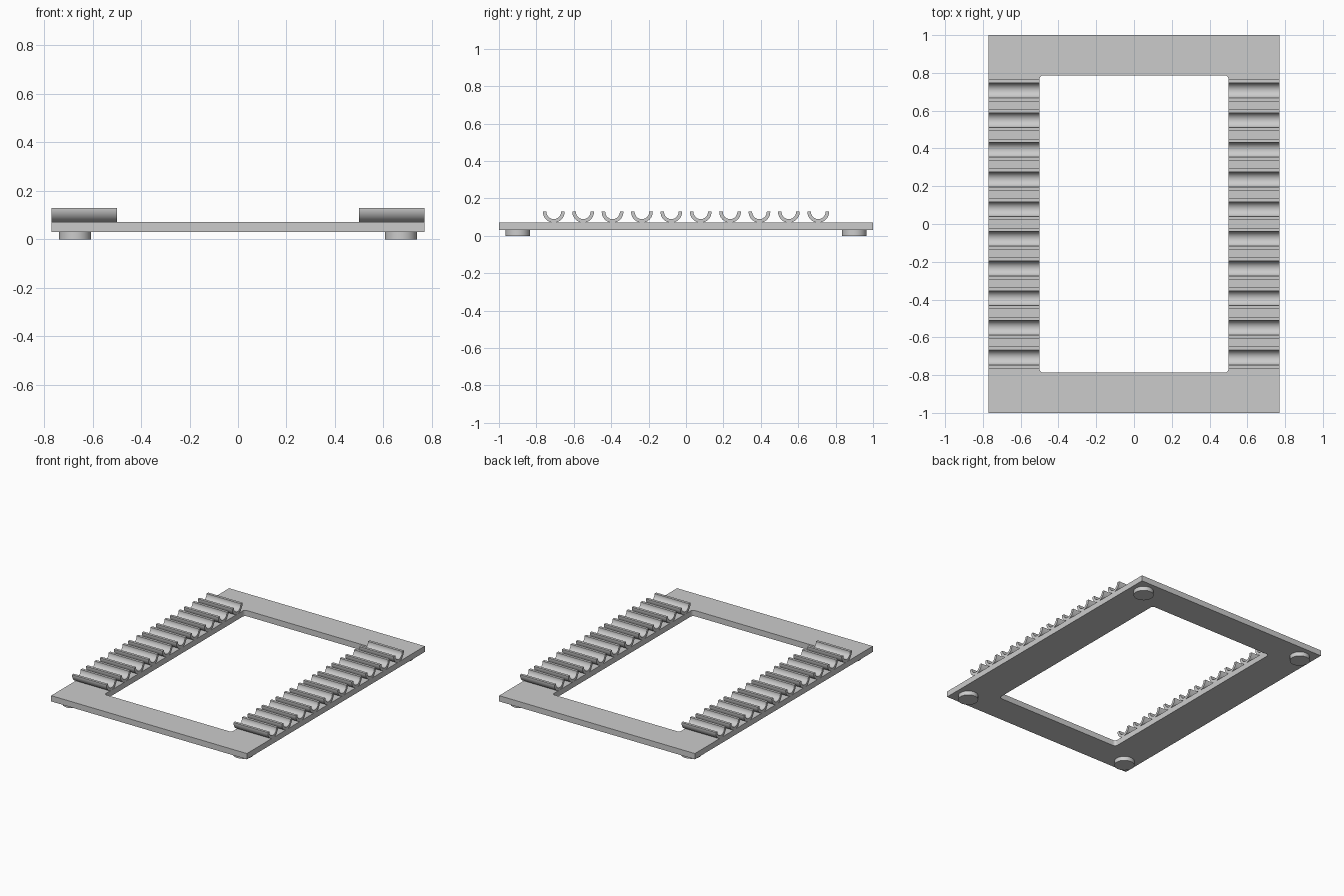
import bpy, bmesh, math

if "Cube" in bpy.data.objects:
    bpy.data.objects.remove(bpy.data.objects["Cube"])

grey = bpy.data.materials.new("light_grey")
grey.diffuse_color = (0.6, 0.6, 0.6, 1)
grey.use_nodes = True
grey.node_tree.nodes["Principled BSDF"].inputs["Base Color"].default_value = grey.diffuse_color


def finish(bm, name, smooth=True):
    bmesh.ops.recalc_face_normals(bm, faces=bm.faces)
    mesh = bpy.data.meshes.new(name)
    bm.to_mesh(mesh)
    bm.free()
    mesh.materials.append(grey)
    obj = bpy.data.objects.new(name, mesh)
    bpy.context.collection.objects.link(obj)
    if smooth:
        bpy.ops.object.select_all(action='DESELECT')
        obj.select_set(True)
        bpy.context.view_layer.objects.active = obj
        bpy.ops.object.shade_smooth_by_angle(angle=math.radians(30))
    return obj


def extrude(bm, faces, vec):
    geom = bmesh.ops.extrude_face_region(bm, geom=faces)["geom"]
    bmesh.ops.translate(bm, vec=vec, verts=[v for v in geom if isinstance(v, bmesh.types.BMVert)])


def arc(cx, cy, r, a0, a1, n):
    return [(cx + r * math.cos(math.radians(a0 + (a1 - a0) * i / n)),
             cy + r * math.sin(math.radians(a0 + (a1 - a0) * i / n))) for i in range(n + 1)]


# Flat frame with a round-cornered opening
bm = bmesh.new()
outer = [(0.77, 1), (-0.77, 1), (-0.77, -1), (0.77, -1)]
r = 0.02
hole = []
for i, (sx, sy) in enumerate([(1, 1), (-1, 1), (-1, -1), (1, -1)]):
    hole += arc(sx * (0.50 - r), sy * (0.787 - r), r, 90 * i, 90 * i + 90, 6)
edges = []
for loop in (outer, hole):
    vs = [bm.verts.new((x, y, 0.03)) for x, y in loop]
    edges += [bm.edges.new((vs[i], vs[(i + 1) % len(vs)])) for i in range(len(vs))]
bmesh.ops.triangle_fill(bm, use_beauty=True, use_dissolve=False, edges=edges)
extrude(bm, bm.faces[:], (0, 0, 0.041))
finish(bm, "frame")

# Half-pipe cradles in a row along each side rail
cz, n = 0.128, 20
for side, x0 in (("left", -0.77), ("right", 0.50)):
    for k in range(10):
        cy = -0.707 + k * 1.414 / 9
        bm = bmesh.new()
        rim = [(cy + 0.058, 0.13)] + arc(cy, cz, 0.058, 0, -180, n) + [(cy - 0.058, 0.13)]
        bore = [(cy + 0.039, 0.13)] + arc(cy, cz, 0.039, 0, -180, n) + [(cy - 0.039, 0.13)]
        a = [bm.verts.new((x0, y, z)) for y, z in rim]
        b = [bm.verts.new((x0, y, z)) for y, z in bore]
        for i in range(len(a) - 1):
            bm.faces.new((a[i], a[i + 1], b[i + 1], b[i]))
        extrude(bm, bm.faces[:], (0.27, 0, 0))
        finish(bm, f"{side}_cradle_{k + 1}")

# Round feet under the corners
for sx in (-1, 1):
    for sy in (-1, 1):
        bm = bmesh.new()
        bmesh.ops.create_cone(bm, cap_ends=True, segments=48, radius1=0.066, radius2=0.066, depth=0.03)
        bmesh.ops.translate(bm, vec=(sx * 0.672, sy * 0.90, 0.015), verts=bm.verts)
        finish(bm, f"foot_{'right' if sx > 0 else 'left'}_{'back' if sy > 0 else 'front'}")
